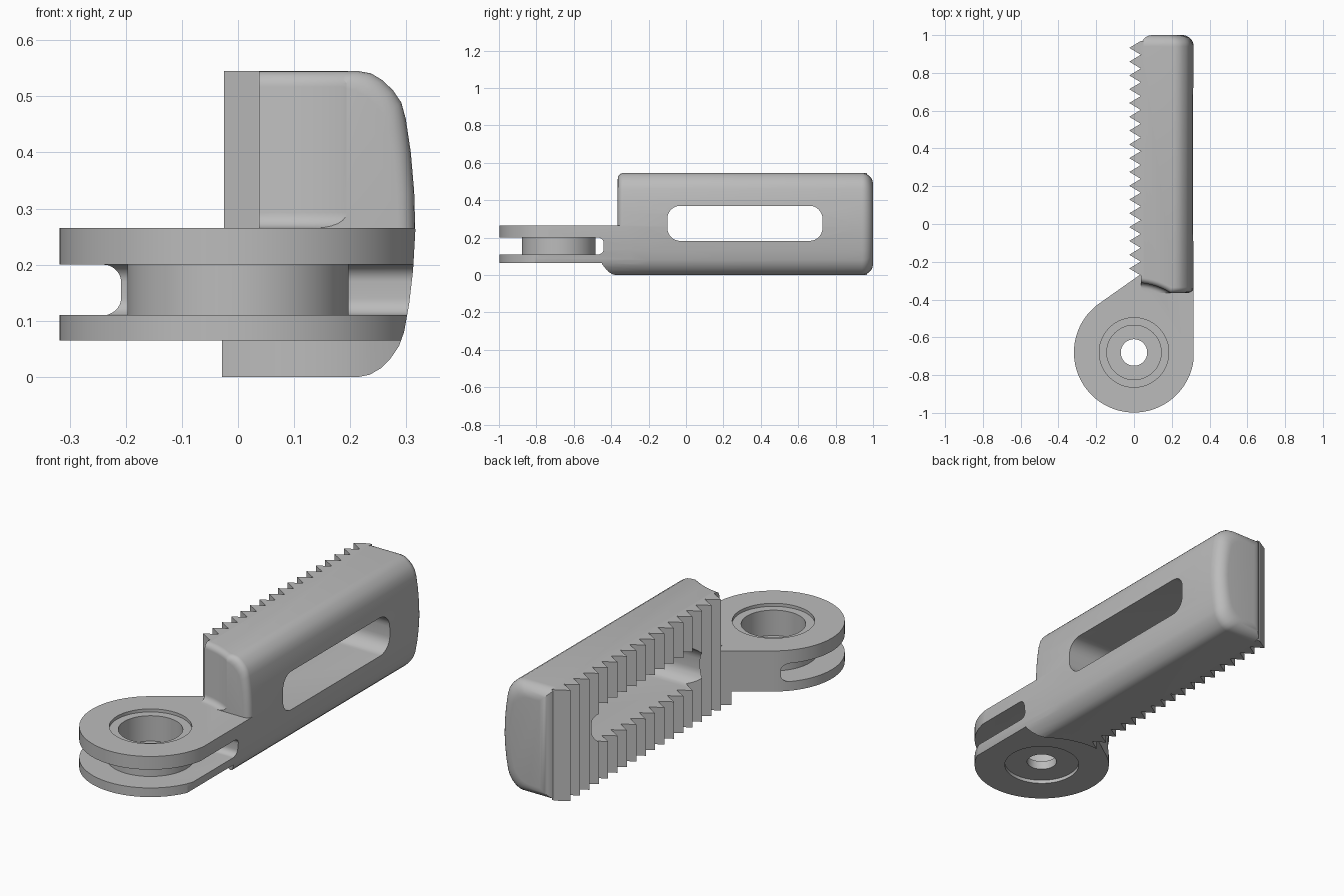
import bpy, bmesh, math
from mathutils import Matrix

cube = bpy.data.objects.get("Cube")
if cube:
    bpy.data.objects.remove(cube, do_unlink=True)

HEIGHT = 0.545
HUB_Y = -0.68
HUB_R = 0.318
CLEAR_R = 0.37
DECK = 0.265          # top of the hub plates
PITCH, TEETH, TEETH_Y = 0.073, 17, -0.272

grey = bpy.data.materials.new("plain_grey")
grey.use_nodes = True
grey.diffuse_color = (0.5, 0.5, 0.5, 1)
grey.node_tree.nodes["Principled BSDF"].inputs["Base Color"].default_value = (0.5, 0.5, 0.5, 1)


def loft(name, rings, closed=False):
    """Solid skinned over equal-length rings; capped unless closed on itself."""
    bm = bmesh.new()
    loops = [[bm.verts.new(p) for p in ring] for ring in rings]
    pairs = list(zip(loops, loops[1:])) + ([(loops[-1], loops[0])] if closed else [])
    for a, b in pairs:
        for i in range(len(a)):
            j = (i + 1) % len(a)
            bm.faces.new((a[i], a[j], b[j], b[i]))
    if not closed:
        bm.faces.new(loops[0])
        bm.faces.new(loops[-1])
    bmesh.ops.recalc_face_normals(bm, faces=bm.faces)
    mesh = bpy.data.meshes.new(name)
    bm.to_mesh(mesh)
    bm.free()
    mesh.materials.append(grey)
    obj = bpy.data.objects.new(name, mesh)
    bpy.context.collection.objects.link(obj)
    return obj


def prism_z(name, pts, z0, z1):
    return loft(name, [[(x, y, z) for x, y in pts] for z in (z0, z1)])


def prism_x(name, pts, x0, x1):
    return loft(name, [[(x, y, z) for y, z in pts] for x in (x0, x1)])


def turned(name, profile, steps=96):
    """Stack of circles around the hub axis, from (radius, z) pairs."""
    angles = [2 * math.pi * i / steps for i in range(steps)]
    return loft(name, [[(r * math.cos(a), HUB_Y + r * math.sin(a), z) for a in angles]
                       for r, z in profile])


def rounded_rect(y0, y1, z0, z1, r, n=8):
    pts = []
    corners = [(y1 - r, z1 - r), (y0 + r, z1 - r), (y0 + r, z0 + r), (y1 - r, z0 + r)]
    for q, (cy, cz) in enumerate(corners):
        for i in range(n + 1):
            a = math.pi / 2 * (q + i / n)
            pts.append((cy + r * math.cos(a), cz + r * math.sin(a)))
    return pts


def combine(target, tool, operation):
    mod = target.modifiers.new("combine", 'BOOLEAN')
    mod.operation, mod.solver, mod.object = operation, 'EXACT', tool
    bpy.context.view_layer.objects.active = target
    bpy.ops.object.modifier_apply(modifier=mod.name)
    bpy.data.objects.remove(tool, do_unlink=True)


# Bulged outer side of the cross-section, bottom to top
SIDE = [(.215, 0), (.235, .004), (.254, .015), (.272, .033), (.287, .055), (.296, .08),
        (.305, .13), (.312, .19), (.316, .26), (.314, .33), (.308, .4), (.299, .46),
        (.291, .489), (.276, .511), (.257, .529), (.237, .541), (.215, HEIGHT)]


def section(y, left, inset):
    squash = (HEIGHT - 2 * inset) / HEIGHT
    pts = [(left + inset, inset)] + [(x - inset, inset + z * squash) for x, z in SIDE]
    pts.append((left + inset, HEIGHT - inset))
    return [(x, y, z) for x, z in pts]


def round_end(y, r, n, sign):
    """(y, inset) stations rounding off an end of the bar."""
    angles = [math.pi / 2 * i / n for i in range(n + 1)]
    return [(y - sign * r * (1 - math.sin(a)), r * (1 - math.cos(a))) for a in angles]


# Bar with rounded ends
stations = round_end(-0.365, 0.03, 5, -1)[::-1] + round_end(1.0, 0.06, 8, 1)
# the front end is cut to shape below, so the tooth side starts further forward
body = loft("clamp_arm", [section(y, 0.037, inset) for y, inset in stations])

# Concave front of the bar, with a flared top and a filleted foot
fillet = 0.028
flare = []
for i in range(7):
    a = math.pi / 2 * i / 6
    flare.append((CLEAR_R - fillet * (1 - math.sin(a)), DECK + fillet * (1 - math.cos(a))))
for i in range(7):
    a = math.pi / 2 * i / 6
    flare.append((CLEAR_R + fillet * (1 - math.cos(a)), HEIGHT - fillet * (1 - math.sin(a))))
flare.append((CLEAR_R + fillet, HEIGHT + 0.1))
combine(body, turned("front_cutter", flare), 'DIFFERENCE')
combine(body, prism_x("foot_cutter", [(-1, -0.1), (-0.3, -0.1), (-0.3, DECK - 0.01), (-1, DECK - 0.01)],
                      -0.5, 0.5), 'DIFFERENCE')

# Gripping teeth
zigzag = [(0.05, TEETH_Y)]
for i in range(TEETH):
    y = TEETH_Y + i * PITCH
    zigzag += [(0.036, y), (-0.025, y + PITCH / 2)]
end = TEETH_Y + TEETH * PITCH
zigzag += [(0.036, end), (0.05, end)]
combine(body, prism_z("teeth", zigzag, 0, HEIGHT), 'UNION')

# Hub plate and neck, trimmed to the bulged side
start, stop = math.radians(124), math.radians(360)
outline = [(HUB_R * math.cos(a), HUB_Y + HUB_R * math.sin(a))
           for a in (start + (stop - start) * i / 80 for i in range(81))]
outline += [(HUB_R, -0.2), (0.037, -0.2), (0.037, -0.265)]
neck = prism_z("neck", outline, 0, DECK)
combine(neck, loft("side_trim", [section(y, -0.5, 0) for y in (-1.1, 0)]), 'INTERSECT')
combine(neck, turned("under_cutter", [(CLEAR_R, -0.1), (CLEAR_R, 0.065)]), 'DIFFERENCE')
combine(neck, prism_x("groove_cutter", rounded_rect(-1.2, -0.44, 0.11, 0.2, 0.03), -0.6, 0.6),
        'DIFFERENCE')
combine(body, neck, 'UNION')

# Barrel between the plates, then the stepped bore
combine(body, turned("barrel", [(0.197, 0.09), (0.197, 0.22)]), 'UNION')
bore = [(0.175, 0), (0.175, 0.082), (0.07, 0.082), (0.07, 0.125), (0.144, 0.125),
        (0.144, 0.25), (0.184, 0.25), (0.184, 0.3)]
combine(body, turned("bore_cutter", bore), 'DIFFERENCE')

# Long window through the bar
combine(body, prism_x("window_cutter", rounded_rect(-0.1, 0.73, 0.182, 0.37, 0.07), -0.5, 0.5),
        'DIFFERENCE')

bpy.ops.object.select_all(action='DESELECT')
body.select_set(True)
bpy.context.view_layer.objects.active = body
bpy.ops.object.shade_smooth_by_angle(angle=math.radians(30))
